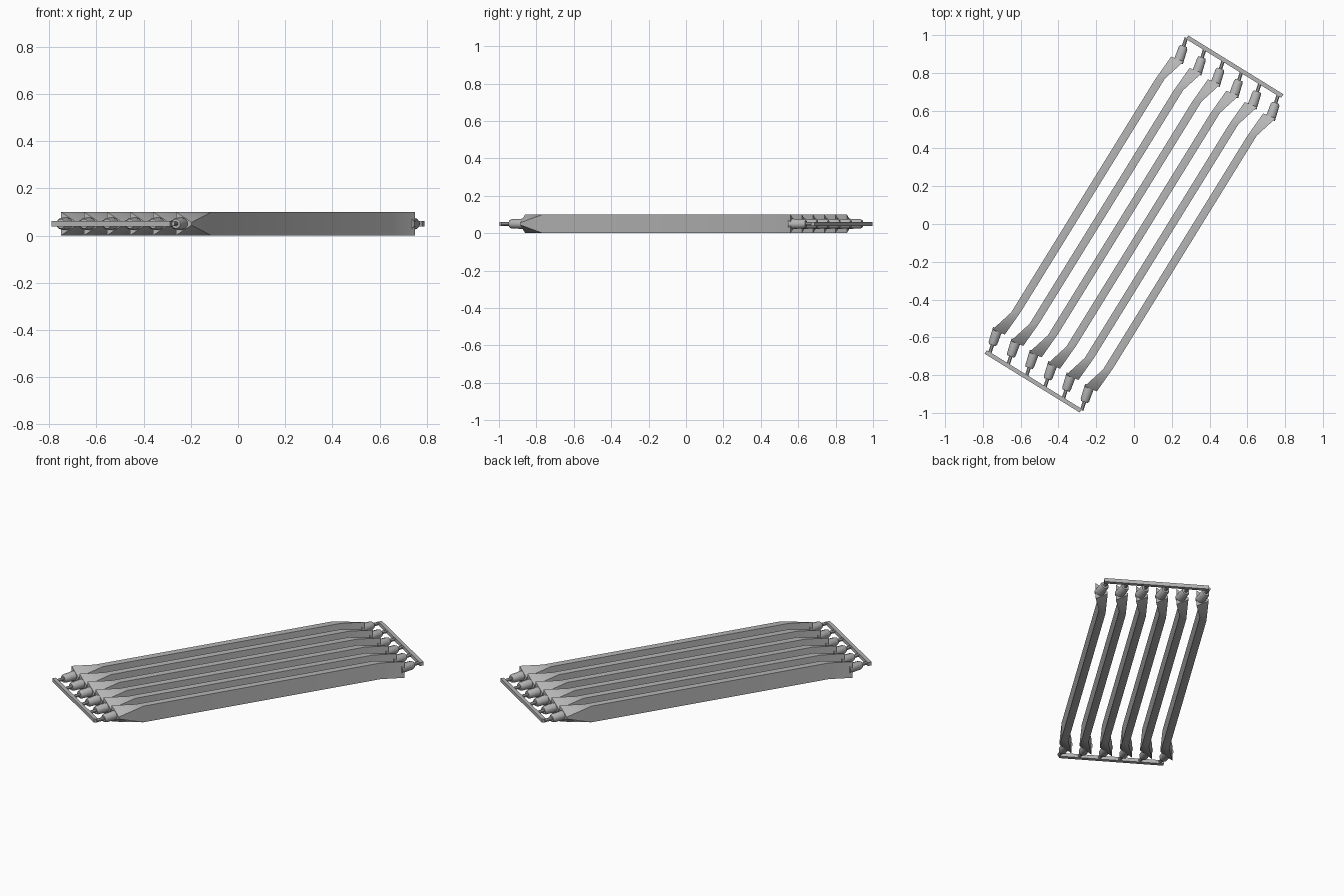
import bpy, bmesh, math
from mathutils import Matrix, Vector

cube = bpy.data.objects.get("Cube")
if cube:
    bpy.data.objects.remove(cube, do_unlink=True)

grey = bpy.data.materials.new("steel grey")
grey.use_nodes = True
grey.diffuse_color = (0.46, 0.46, 0.46, 1)
grey.node_tree.nodes["Principled BSDF"].inputs["Base Color"].default_value = grey.diffuse_color

TURN = Matrix.Rotation(math.radians(-31.7), 4, "Z")   # whole rack is skewed in plan
HALF_TURN = Matrix.Rotation(math.pi, 4, "Z")
MID = 0.05          # height of the centre plane
COUNT, PITCH = 6, 0.1145


def finish(name, bm, place):
    bmesh.ops.recalc_face_normals(bm, faces=bm.faces[:])
    mesh = bpy.data.meshes.new(name)
    bm.to_mesh(mesh)
    bm.free()
    mesh.materials.append(grey)
    obj = bpy.data.objects.new(name, mesh)
    bpy.context.collection.objects.link(obj)
    obj.matrix_world = TURN @ place
    bpy.context.view_layer.objects.active = obj
    obj.select_set(True)
    bpy.ops.object.shade_smooth_by_angle(angle=math.radians(38))
    obj.select_set(False)
    return obj


def blade(name, place):
    """Upright slat with cranked ends, one corner of each end cut to a wedge."""
    half = [(-0.021, -0.74, 0.05), (-0.058, -0.87, 0.05),
            (0.012, -0.857, 0.006), (0.021, -0.71, 0.05)]
    outline = half + [(-x, -y, h) for x, y, h in half]
    bm = bmesh.new()
    top = [bm.verts.new((x, y, MID + h)) for x, y, h in outline]
    low = [bm.verts.new((x, y, MID - h)) for x, y, h in outline]
    n = len(outline)
    for i in range(n):
        j = (i + 1) % n
        bm.faces.new((top[i], top[j], low[j], low[i]))
    for ring in (top, low):
        bm.faces.new([v for i, v in enumerate(ring) if i % 4 != 2])
        for i in (1, 5):
            bm.faces.new(ring[i:i + 3])
    return finish(name, bm, place)


def rod(name, start, end, sections, sides, place):
    """Turned part along start-end; sections are (fraction, radius)."""
    start, end = Vector(start), Vector(end)
    axis = (end - start).normalized()
    side = axis.cross(Vector((0, 0, 1)))
    up = side.cross(axis)
    bm = bmesh.new()
    rings = []
    for t, r in sections:
        angles = [math.tau * (k + 0.5) / sides for k in range(sides)]
        rings.append([bm.verts.new(start.lerp(end, t) + r * (math.cos(a) * side + math.sin(a) * up))
                      for a in angles])
    for a, b in zip(rings, rings[1:]):
        for k in range(sides):
            m = (k + 1) % sides
            bm.faces.new((a[k], a[m], b[m], b[k]))
    bm.faces.new(rings[0])
    bm.faces.new(rings[-1])
    return finish(name, bm, place)


# Slats with a socket and pin at each end
for i in range(COUNT):
    offset = (i - (COUNT - 1) / 2) * PITCH
    shift = Matrix.Translation((offset, 0, 0))
    blade(f"slat_{i + 1}", shift)
    for end_name, spin in (("front", Matrix.Identity(4)), ("back", HALF_TURN)):
        place = shift @ spin
        rod(f"{end_name}_socket_{i + 1}", (-0.036, -0.85, MID), (-0.015, -0.94, MID),
            [(0, 0.028), (0.88, 0.025), (1, 0.02)], 10, place)
        rod(f"{end_name}_pin_{i + 1}", (-0.016, -0.935, MID), (-0.004, -0.985, MID),
            [(0, 0.01), (1, 0.01)], 8, place)

# Cross bars tying the pins together
for end_name, spin in (("front", Matrix.Identity(4)), ("back", HALF_TURN)):
    bm = bmesh.new()
    bmesh.ops.create_cube(bm, size=1)
    bmesh.ops.scale(bm, vec=(0.592, 0.022, 0.022), verts=bm.verts)
    bmesh.ops.translate(bm, vec=(-0.016, -0.989, MID), verts=bm.verts)
    finish(f"{end_name}_cross_bar", bm, spin)
